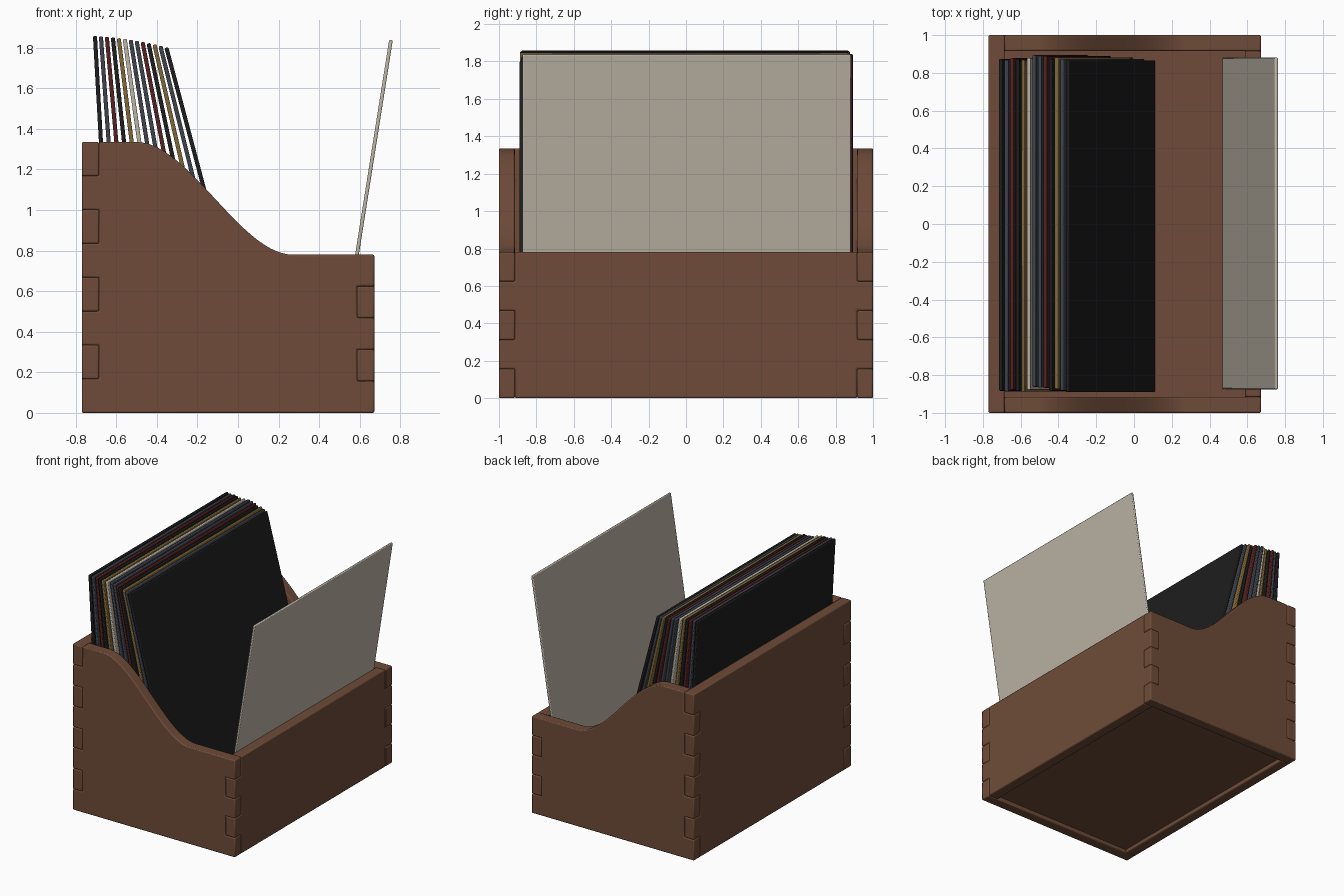
import bpy, bmesh, math, random
from mathutils import Vector, Matrix

if "Cube" in bpy.data.objects:
    bpy.data.objects.remove(bpy.data.objects["Cube"])

random.seed(4)


def material(name, r, g, b):
    m = bpy.data.materials.new(name)
    m.diffuse_color = [(c / 255 / 12.92 if c < 11 else ((c / 255 + 0.055) / 1.055) ** 2.4)
                       for c in (r, g, b)] + [1]
    m.use_nodes = True
    m.node_tree.nodes["Principled BSDF"].inputs["Base Color"].default_value = m.diffuse_color
    return m


WOOD = material("brown wood", 110, 75, 56)
CREAM = material("cream card", 190, 182, 167)
BLACK = material("black card", 29, 29, 29)
RED = material("dark red card", 84, 32, 32)
GOLD = material("ochre card", 128, 104, 56)
SLATE = material("slate card", 62, 66, 75)


def prism(name, points, offset, mat, bevel):
    """Closed outline of 3D points, extruded along offset, with softened edges."""
    bm = bmesh.new()
    face = bm.faces.new([bm.verts.new(p) for p in points])
    new = bmesh.ops.extrude_face_region(bm, geom=[face])["geom"]
    bmesh.ops.translate(bm, vec=offset, verts=[v for v in new if isinstance(v, bmesh.types.BMVert)])
    bmesh.ops.recalc_face_normals(bm, faces=bm.faces)
    me = bpy.data.meshes.new(name)
    bm.to_mesh(me)
    bm.free()
    ob = bpy.data.objects.new(name, me)
    bpy.context.collection.objects.link(ob)
    me.materials.append(mat)
    mod = ob.modifiers.new("soft_edges", "BEVEL")
    mod.width, mod.segments, mod.limit_method = bevel, 2, "ANGLE"
    mod.angle_limit = math.radians(40)
    bpy.ops.object.select_all(action="DESELECT")
    ob.select_set(True)
    bpy.context.view_layer.objects.active = ob
    bpy.ops.object.shade_smooth_by_angle(angle=math.radians(30))
    return ob


def fingers(even, odd, count, height):
    """Finger-joint edge running upward, alternating between two positions."""
    s = height / count
    return [(even if k % 2 == 0 else odd, z) for k in range(count) for z in (k * s, (k + 1) * s)]


# crate dimensions
XB, XF, Y, T = -0.77, 0.672, 1.0, 0.085
HB, HF = 1.335, 0.78

# side panels with the sweeping top edge
N = 28
sweep = []
for i in range(N + 1):
    t = 1 - i / N
    sweep.append((-0.5 + 0.77 * t, HB - (HB - HF) * (3 * t * t - 2 * t ** 3)))
side = fingers(XF, XF - T, 5, HF) + sweep + fingers(XB, XB + T, 8, HB)[::-1]
for name, y in (("side_panel_near", -Y), ("side_panel_far", Y - T)):
    prism(name, [(x, y, z) for x, z in side], Vector((0, T, 0)), WOOD, 0.008)

# back and front panels, interlocking with the sides
for name, x, n, h in (("back_panel", XB, 8, HB), ("front_panel", XF - T, 5, HF)):
    edge = fingers(Y - T, Y, n, h)
    outline = edge + [(-y, z) for y, z in edge[::-1]]
    prism(name, [(x, y, z) for y, z in outline], Vector((T, 0, 0)), WOOD, 0.008)

# recessed floor
x0, x1, y1 = XB + T - 0.005, XF - T + 0.005, Y - T + 0.005
prism("floor", [(x0, -y1, 0.03), (x1, -y1, 0.03), (x1, y1, 0.03), (x0, y1, 0.03)],
      Vector((0, 0, 0.053)), WOOD, 0.004)


def sleeve(name, x, lean, y, mat, thick):
    """Square card standing on the floor at x, leaning by an angle about y."""
    w, size = 0.878, 1.772
    ob = prism(name, [(-thick / 2, -w, 0), (-thick / 2, w, 0), (-thick / 2, w, size),
                      (-thick / 2, -w, size)], Vector((thick, 0, 0)), mat, 0.006)
    ob.matrix_world = Matrix.Translation((x, y, 0.088)) @ Matrix.Rotation(lean, 4, "Y")


# fanned row of sleeves
row = [BLACK, SLATE, RED, BLACK, GOLD, CREAM, SLATE, SLATE, RED, BLACK, GOLD, SLATE, BLACK]
for i, mat in enumerate(row):
    t = i / (len(row) - 1)
    bottom = -0.605 + 0.708 * t
    top = -0.705 + 0.352 * t
    y = -0.012 if i == len(row) - 1 else random.uniform(-0.012, 0.018)
    sleeve(f"sleeve_{i + 1}", bottom, math.asin((top - bottom) / 1.772), y, mat, 0.02)

# single sleeve leaning out over the front
sleeve("front_sleeve", 0.477, math.asin(0.277 / 1.772), 0.003, CREAM, 0.018)
